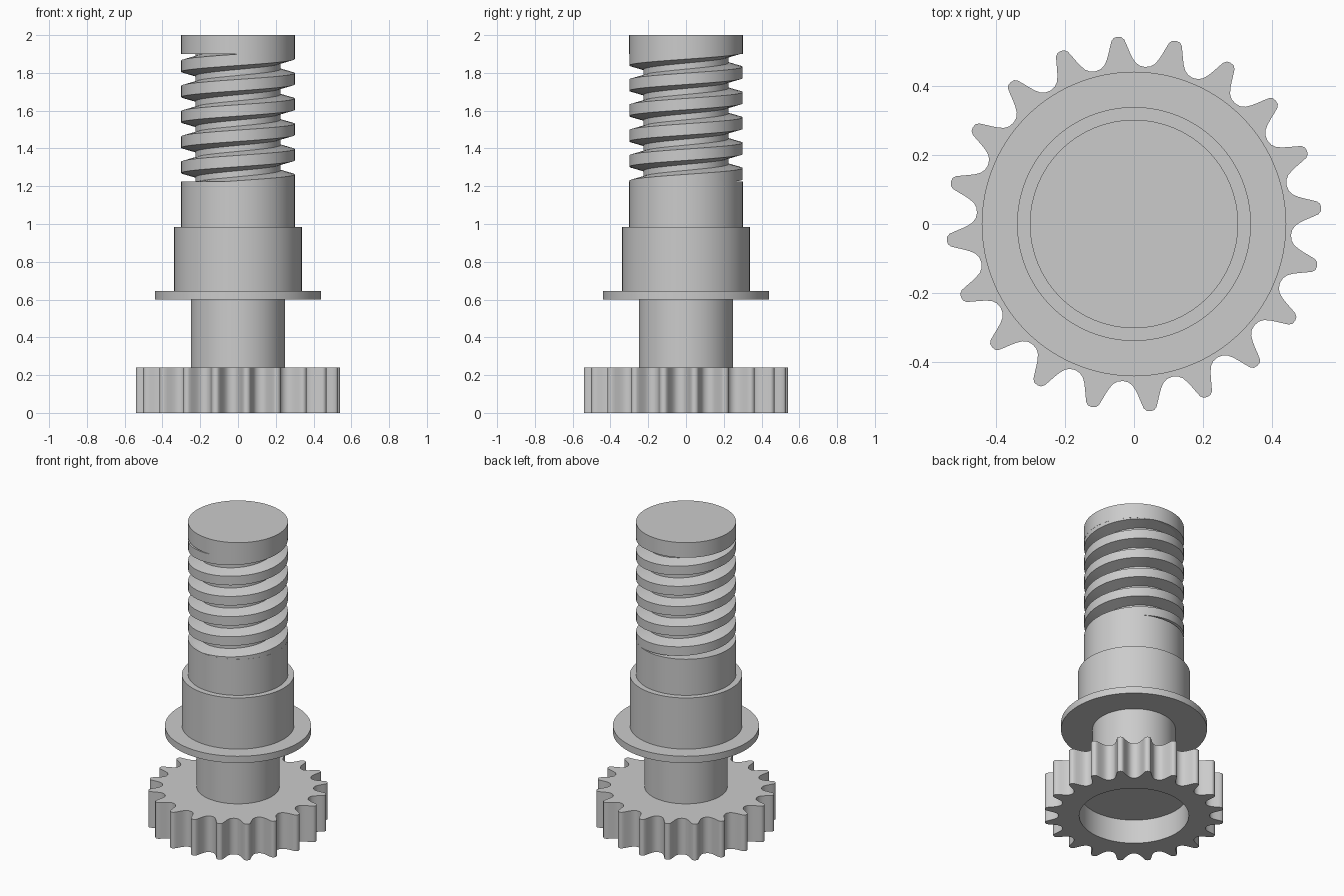
import bpy, bmesh, math

if "Cube" in bpy.data.objects:
    bpy.data.objects.remove(bpy.data.objects["Cube"], do_unlink=True)

# One plain grey for the whole shaft
grey = bpy.data.materials.new("machined grey")
grey.use_nodes = True
grey.diffuse_color = (0.6, 0.6, 0.6, 1)
grey.node_tree.nodes["Principled BSDF"].inputs["Base Color"].default_value = (0.6, 0.6, 0.6, 1)


def loft(name, rings, angle=30):
    """Skin a list of equal-length closed rings and cap both ends."""
    bm = bmesh.new()
    loops = [[bm.verts.new(p) for p in ring] for ring in rings]
    n = len(loops[0])
    for a, b in zip(loops, loops[1:]):
        for i in range(n):
            j = (i + 1) % n
            bm.faces.new((a[i], a[j], b[j], b[i]))
    bm.faces.new(loops[0])
    bm.faces.new(loops[-1])
    bmesh.ops.dissolve_degenerate(bm, dist=1e-5, edges=bm.edges[:])
    bmesh.ops.recalc_face_normals(bm, faces=bm.faces[:])
    mesh = bpy.data.meshes.new(name)
    bm.to_mesh(mesh)
    bm.free()
    mesh.materials.append(grey)
    obj = bpy.data.objects.new(name, mesh)
    bpy.context.collection.objects.link(obj)
    bpy.ops.object.select_all(action='DESELECT')
    obj.select_set(True)
    bpy.context.view_layer.objects.active = obj
    bpy.ops.object.shade_smooth_by_angle(angle=math.radians(angle))
    return obj


def polar(r, degrees, z):
    a = math.radians(degrees)
    return (r * math.cos(a), r * math.sin(a), z)


def circle(r, z, angles):
    return [polar(r, a, z) for a in angles]


# Gear: half a tooth as (degrees from the tip, radius), mirrored and repeated
TEETH = 20
half = [(0, .543), (1.2, .541), (2.0, .533), (2.7, .517), (3.5, .498),
        (4.4, .481), (5.5, .467), (7, .458), (9, .455)]
tooth = [(-a, r) for a, r in reversed(half[1:-1])] + half
outline = [(5 + t * 360 / TEETH + a, r) for t in range(TEETH) for a, r in tooth]
angles = [a for a, r in outline]
gear_top, pocket_depth, pocket_r = .24, .16, .33
loft("gear", [
    circle(pocket_r, pocket_depth, angles),
    circle(pocket_r, 0, angles),
    [polar(r, a, 0) for a, r in outline],
    [polar(r, a, gear_top) for a, r in outline],
    circle(.25, gear_top, angles),
], 40)

# Turned shaft: neck, flange, bearing seat, journal, thread core and end disc
core_r, rod_r = .225, .301
thread_low, thread_high = 1.225, 1.9
profile = [(.25, .2), (.25, .6), (.44, .6), (.44, .645), (.338, .645), (.338, .985),
           (rod_r, .985), (rod_r, thread_low), (core_r, thread_low),
           (core_r, thread_high), (rod_r, thread_high), (rod_r, 2)]
steps = [i * 360 / 96 for i in range(96)]
loft("stepped_shaft", [circle(r, z, steps) for r, z in profile])

# Helical thread: trapezoid swept upward, trimmed just inside journal and disc
pitch, crest, flank = .134, .06, .024
section = [(core_r - .01, flank), (rod_r - .0005, 0),
           (rod_r - .0005, -crest), (core_r - .01, -crest - flank)]


def thread_ring(a):
    z = thread_high + pitch * (a - 272) / 360
    return [polar(r, a, min(max(z + dz, thread_low - .004), thread_high + .004))
            for r, dz in section]


loft("screw_thread", [thread_ring(a) for a in range(-1600, 490, 4)])
